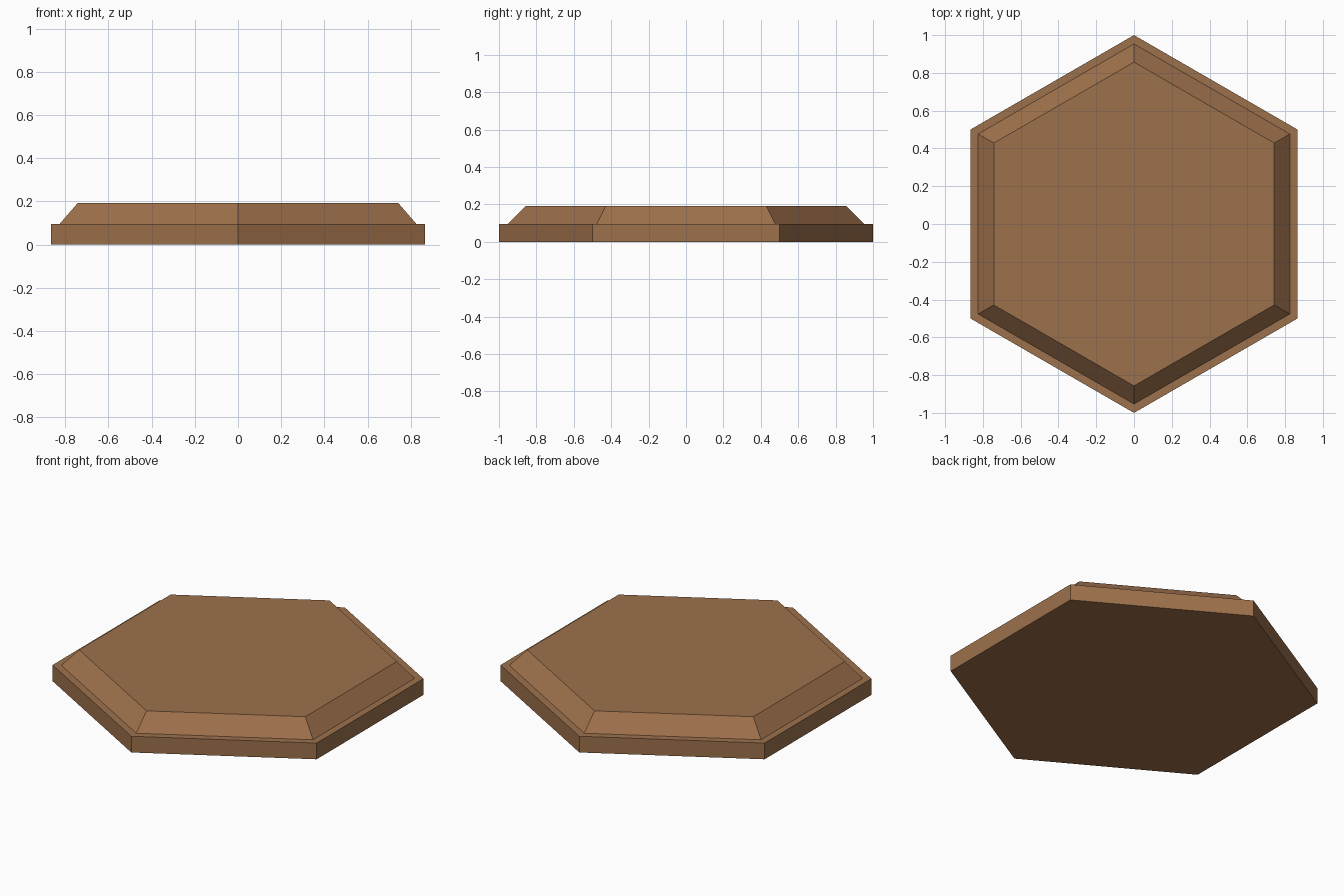
import bpy, bmesh, math

if "Cube" in bpy.data.objects:
    bpy.data.objects.remove(bpy.data.objects["Cube"])

wood = bpy.data.materials.new("brown")
wood.diffuse_color = (0.34, 0.165, 0.072, 1.0)
wood.use_nodes = True
wood.node_tree.nodes["Principled BSDF"].inputs["Base Color"].default_value = wood.diffuse_color


def hex_loft(name, rings):
    """Closed six-sided solid through (radius, height) rings, points on +y/-y."""
    bm = bmesh.new()
    loops = []
    for r, z in rings:
        angles = [math.radians(90 + 60 * i) for i in range(6)]
        loops.append([bm.verts.new((r * math.cos(a), r * math.sin(a), z)) for a in angles])
    bm.faces.new(loops[0][::-1])
    bm.faces.new(loops[-1])
    for low, high in zip(loops, loops[1:]):
        for i in range(6):
            j = (i + 1) % 6
            bm.faces.new((low[i], low[j], high[j], high[i]))
    bmesh.ops.recalc_face_normals(bm, faces=bm.faces)
    mesh = bpy.data.meshes.new(name)
    bm.to_mesh(mesh)
    bm.free()
    mesh.materials.append(wood)
    obj = bpy.data.objects.new(name, mesh)
    bpy.context.collection.objects.link(obj)
    return obj


# Straight base, narrow ledge, then a bevelled raised top
hex_loft("hexagonal_tile", [(1.0, 0.0), (1.0, 0.096), (0.953, 0.096), (0.857, 0.192)])
